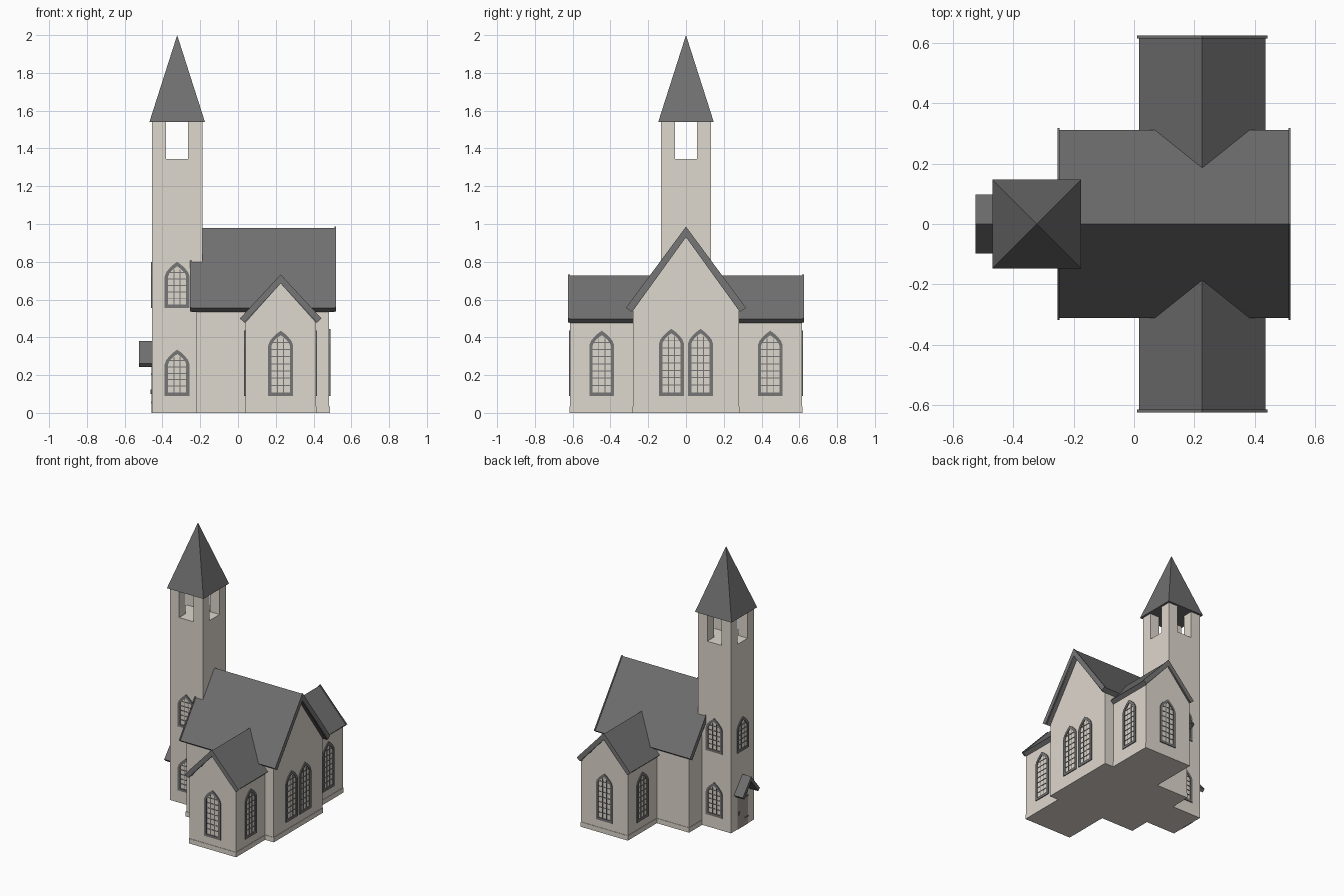
import bpy, bmesh, math
from mathutils import Matrix, Vector

if "Cube" in bpy.data.objects:
    bpy.data.objects.remove(bpy.data.objects["Cube"])


def material(name, rgb):
    m = bpy.data.materials.new(name)
    m.diffuse_color = (*rgb, 1)
    m.use_nodes = True
    m.node_tree.nodes["Principled BSDF"].inputs["Base Color"].default_value = m.diffuse_color
    return m


CREAM = material("cream_plaster", (0.73, 0.68, 0.61))
SLATE = material("grey_slate", (0.16, 0.16, 0.16))
TRIM = material("grey_trim", (0.18, 0.18, 0.18))
WOOD = material("door_wood", (0.36, 0.33, 0.30))


def finish(bm, name, mat, matrix=None):
    bmesh.ops.recalc_face_normals(bm, faces=bm.faces)
    me = bpy.data.meshes.new(name)
    bm.to_mesh(me)
    bm.free()
    me.materials.append(mat)
    ob = bpy.data.objects.new(name, me)
    bpy.context.collection.objects.link(ob)
    if matrix is not None:
        ob.matrix_world = matrix
    return ob


def add_box(bm, lo, hi):
    lo, hi = Vector(lo), Vector(hi)
    size = hi - lo
    bmesh.ops.create_cube(bm, size=1, matrix=Matrix.Translation((lo + hi) / 2) @ Matrix.Diagonal((*size, 1)))


def box(name, lo, hi, mat, matrix=None):
    bm = bmesh.new()
    add_box(bm, lo, hi)
    return finish(bm, name, mat, matrix)


def prism(name, profile, a, b, axis, mat, centre=0):
    """Extrude a (width, z) profile from a to b along x or y."""
    bm = bmesh.new()

    def put(p, t):
        return bm.verts.new((t, p[0], p[1]) if axis == "x" else (p[0] + centre, t, p[1]))
    ends = [[put(p, t) for p in profile] for t in (a, b)]
    n = len(profile)
    bm.faces.new(ends[0])
    bm.faces.new(ends[1])
    for i in range(n):
        j = (i + 1) % n
        bm.faces.new((ends[0][i], ends[0][j], ends[1][j], ends[1][i]))
    return finish(bm, name, mat)


def house(half, eave, apex):
    return [(-half, 0), (half, 0), (half, eave), (0, apex), (-half, eave)]


def chevron(half, eave, apex, thick, cut, grow=0):
    """Roof cross-section with the eave end cut square to the slope."""
    h, e, a = half + grow, eave + grow * 0.3, apex + grow
    cx, cz = cut
    return [(0, a), (h, e), (h - cx, e - cz), (0, apex - thick), (-h + cx, e - cz), (-h, e)]


# Walls: nave and transept
TX = 0.226
prism("nave_walls", house(0.28, 0.55, 0.937), -0.22, 0.483, "x", CREAM)
prism("transept_walls", house(0.187, 0.48, 0.69), -0.613, 0.613, "y", CREAM, TX)

# Low plinths
box("nave_plinth", (-0.223, -0.283, 0), (0.486, 0.283, 0.035), CREAM)
box("transept_plinth", (TX - 0.19, -0.616, 0), (TX + 0.19, 0.616, 0.035), CREAM)

# Roofs with barge boards at the gable ends
nave = (0.312, 0.555, 0.98, 0.05, (0.027, 0.02))
trans = (0.21, 0.498, 0.727, 0.042, (0.024, 0.022))
prism("nave_roof", chevron(*nave), -0.247, 0.512, "x", SLATE)
for i, x in enumerate((-0.254, 0.511)):
    prism(f"nave_barge_board_{i}", chevron(*nave, grow=0.006), x, x + 0.008, "x", TRIM)
prism("transept_roof", chevron(*trans), -0.616, 0.616, "y", SLATE, TX)
for i, y in enumerate((-0.624, 0.615)):
    prism(f"transept_barge_board_{i}", chevron(*trans, grow=0.006), y, y + 0.009, "y", TRIM, TX)

# Tower shaft and open belfry posts
CX, R, POST = -0.322, 0.133, 0.075
box("tower_shaft", (CX - R, -R, 0), (CX + R, R, 1.345), CREAM)
bm = bmesh.new()
for sx in (0, 1):
    for sy in (0, 1):
        x = CX - R + sx * (2 * R - POST)
        y = -R + sy * (2 * R - POST)
        add_box(bm, (x, y, 1.345), (x + POST, y + POST, 1.54))
finish(bm, "belfry_posts", CREAM)

# Spire
bm = bmesh.new()
bmesh.ops.create_cone(bm, cap_ends=True, segments=4, radius1=0.147 * math.sqrt(2), radius2=0, depth=0.46,
                      matrix=Matrix.Translation((CX, 0, 1.77)) @ Matrix.Rotation(math.pi / 4, 4, "Z"))
bmesh.ops.remove_doubles(bm, verts=bm.verts, dist=1e-5)
finish(bm, "spire", SLATE)


# Pointed windows: local -y is outward
def arch(h, z0, spring, top):
    a = top - spring
    curve = [(1, 0), (0.88, 0.28), (0.62, 0.56), (0.32, 0.8), (0, 1)]
    right = [(u * h, spring + v * a) for u, v in curve]
    return [(-h, z0), (h, z0)] + right + [(-x, z) for x, z in right[-2::-1]]


def half_width(h, spring, top, z):
    if z <= spring:
        return h
    return h * max(0.0, 1 - ((z - spring) / (top - spring)) ** 1.35)


def window(name, x, y, z, turn, height):
    h, t, spring = 0.066, 0.018, height - 0.078
    itop, ih = height - 0.024, h - t
    bm = bmesh.new()
    loops = []
    for dep in (-0.006, 0.006):
        for pts in (arch(h, 0, spring, height), arch(ih, t, spring, itop)):
            loops.append([bm.verts.new((px, dep, pz)) for px, pz in pts])
    fo, fi, bo, bi = loops
    n = len(fo)
    for i in range(n):
        j = (i + 1) % n
        for p, q in ((fo, fi), (fo, bo), (fi, bi), (bo, bi)):
            bm.faces.new((p[i], p[j], q[j], q[i]))
    # Glazing bars
    for u in (-ih / 3, ih / 3):
        add_box(bm, (u - 0.0025, -0.003, t), (u + 0.0025, 0.003, spring + (itop - spring) * 0.7))
    rows = round(height / 0.043)
    for k in range(1, rows):
        bz = t + (itop - t) * k / rows
        w = half_width(ih, spring, itop, bz) + 0.004
        add_box(bm, (-w, -0.003, bz - 0.0025), (w, 0.003, bz + 0.0025))
    finish(bm, name, TRIM, Matrix.Translation((x, y, z)) @ Matrix.Rotation(math.radians(turn), 4, "Z"))


for side, s, turn in (("front", -1, 0), ("back", 1, 180)):
    window(f"transept_{side}_window", TX, s * 0.613, 0.09, turn, 0.345)
    window(f"transept_{side}_right_window", TX + 0.187, s * 0.446, 0.09, 90, 0.345)
    window(f"transept_{side}_left_window", TX - 0.187, s * 0.446, 0.09, -90, 0.345)
    window(f"nave_{side}_end_window", 0.483, s * 0.077, 0.09, 90, 0.355)
    window(f"tower_{side}_low_window", CX, s * R, 0.09, turn, 0.245)
    window(f"tower_{side}_high_window", CX, s * R, 0.555, turn, 0.245)
window("tower_west_window", CX - R, 0, 0.555, -90, 0.245)

# Door with hinges and handle under a gabled canopy
W = CX - R
box("door", (W - 0.003, -0.06, 0), (W + 0.01, 0.06, 0.25), WOOD)
bm = bmesh.new()
for z in (0.05, 0.2):
    add_box(bm, (W - 0.006, -0.058, z), (W, -0.015, z + 0.01))
add_box(bm, (W - 0.008, 0.04, 0.1), (W, 0.05, 0.125))
finish(bm, "door_fittings", TRIM)
prism("door_canopy", chevron(0.098, 0.262, 0.38, 0.036, (0.018, 0.018)), -0.525, W + 0.005, "x", SLATE)
